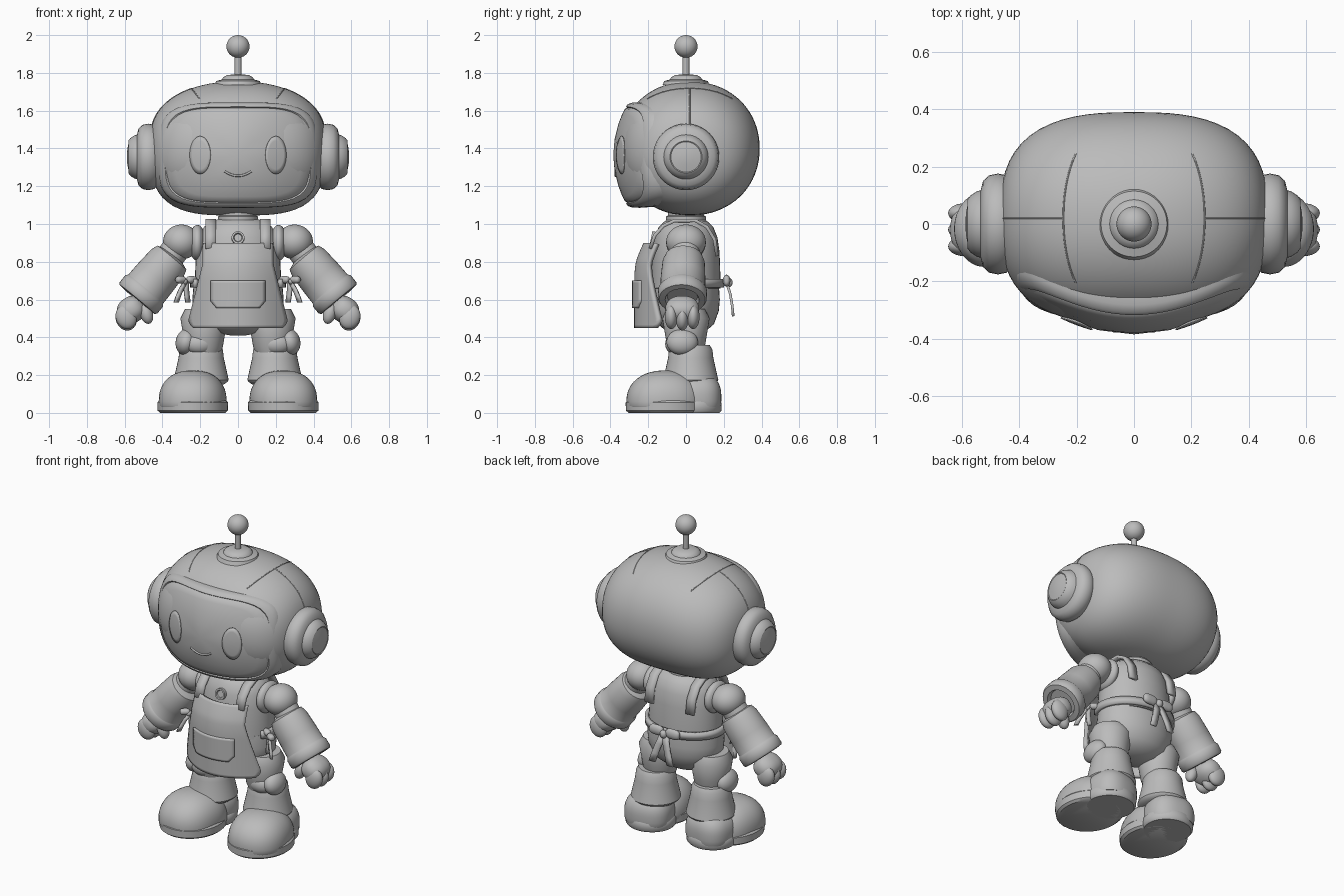
import bpy, bmesh
from math import sin, cos, pi, radians, copysign
from mathutils import Vector, Matrix, Euler

cube = bpy.data.objects.get("Cube")
if cube:
    bpy.data.objects.remove(cube)

grey = bpy.data.materials.new("plain grey")
grey.use_nodes = True
grey.diffuse_color = (0.5, 0.5, 0.5, 1)
grey.node_tree.nodes["Principled BSDF"].inputs["Base Color"].default_value = (0.5, 0.5, 0.5, 1)
SIDES = (("left_", 1), ("right_", -1))


def finish(name, bm):
    bmesh.ops.recalc_face_normals(bm, faces=bm.faces)
    me = bpy.data.meshes.new(name)
    bm.to_mesh(me)
    bm.free()
    me.materials.append(grey)
    me.shade_smooth()
    me.set_sharp_from_angle(angle=radians(40))
    ob = bpy.data.objects.new(name, me)
    bpy.context.collection.objects.link(ob)
    return ob


def squash(v, p, q):
    """Push a unit direction onto a superellipsoid: p across x, q in the yz plane."""
    yz = (abs(v.y) ** q + abs(v.z) ** q) ** (1 / q)
    return v / (abs(v.x) ** p + yz ** p) ** (1 / p)


def blob(name, loc, size, p=2, q=2, rot=(0, 0, 0), floor=None):
    bm = bmesh.new()
    bmesh.ops.create_uvsphere(bm, u_segments=40, v_segments=24, radius=1)
    turn = Euler(rot).to_matrix()
    for v in bm.verts:
        v.co = turn @ (squash(v.co, p, q) * Vector(size)) + Vector(loc)
        if floor is not None:
            v.co.z = max(v.co.z, floor)
    return finish(name, bm)


def lathe(name, profile, origin=(0, 0, 0), axis=(0, 0, 1), flat=1, n=40):
    """Spin (radius, height) points around an axis; flat squeezes the local y."""
    bm = bmesh.new()
    turn = Vector(axis).to_track_quat('Z', 'Y').to_matrix()
    rings = [[bm.verts.new(turn @ Vector((r * cos(2 * pi * i / n), r * flat * sin(2 * pi * i / n), h))
              + Vector(origin)) for i in range(n)] for r, h in profile]
    for a, b in zip(rings, rings[1:]):
        for i in range(n):
            j = (i + 1) % n
            bm.faces.new((a[i], a[j], b[j], b[i]))
    bm.faces.new(rings[0])
    bm.faces.new(rings[-1])
    return finish(name, bm)


def sheet(name, fn, nu, nv, thick):
    """Grid surface fn(u, v) given thickness."""
    bm = bmesh.new()
    g = [[bm.verts.new(fn(i / nu, j / nv)) for j in range(nv + 1)] for i in range(nu + 1)]
    for i in range(nu):
        for j in range(nv):
            bm.faces.new((g[i][j], g[i + 1][j], g[i + 1][j + 1], g[i][j + 1]))
    bmesh.ops.remove_doubles(bm, verts=bm.verts, dist=1e-5)
    ob = finish(name, bm)
    if thick:
        mod = ob.modifiers.new("thickness", 'SOLIDIFY')
        mod.thickness, mod.offset = thick, 0
    return ob


def ribbon(name, pts, side, thick=0.014):
    pts, side, n = [Vector(p) for p in pts], Vector(side), len(pts) - 1
    return sheet(name, lambda u, v: pts[round(u * n)] + side * (2 * v - 1), n, 1, thick)


def tube(name, pts, radius):
    cu = bpy.data.curves.new(name, 'CURVE')
    cu.dimensions, cu.bevel_depth, cu.bevel_resolution = '3D', radius, 2
    sp = cu.splines.new('POLY')
    sp.points.add(len(pts) - 1)
    for point, co in zip(sp.points, pts):
        point.co = (*co, 1)
    cu.materials.append(grey)
    bpy.context.collection.objects.link(bpy.data.objects.new(name, cu))


# Head shell, boxier below than above
HEAD_C, HEAD_S = Vector((0, 0.02, 1.4)), Vector((0.468, 0.37, 0.355))


def head_point(d, grow=1.0):
    d = Vector(d).normalized()
    return squash(d, 2.75 - 0.5 * d.z, 2.1) * HEAD_S * grow + HEAD_C


bm = bmesh.new()
bmesh.ops.create_uvsphere(bm, u_segments=72, v_segments=40, radius=1)
for v in bm.verts:
    v.co = head_point(v.co)
finish("head", bm)


# Face plate: curved rounded rectangle with rim, groove and screen
def face_y(x, z):
    return -0.385 + 0.95 * x * x + (z - 1.365) ** 2


RIM = [(0, 0), (0.3, 0), (0.6, 0), (0.8, 0), (0.89, 0.002), (0.91, 0.011), (0.93, 0.002),
       (0.98, 0.004), (1.01, 0.025), (1.015, 0.06), (0.99, 0.15)]


def face(u, v):
    r, back = RIM[round(v * (len(RIM) - 1))]
    c, s = cos(2 * pi * u), sin(2 * pi * u)
    k = r / (abs(c) ** 4 + abs(s) ** 4) ** 0.25
    x, z = 0.415 * c * k, 1.365 + 0.275 * s * k
    return (x, face_y(x, z) + back, z)


sheet("face_plate", face, 72, len(RIM) - 1, 0)
for side, s in SIDES:
    def eye(u, v, s=s):
        x, z = s * 0.2 + 0.055 * v * cos(2 * pi * u), 1.365 + 0.1 * v * sin(2 * pi * u)
        return (x, face_y(x, z) - 0.003, z)
    sheet(side + "eye", eye, 32, 4, 0.006)
smile = [(t * 0.009, 1.255 + 0.0004 * t * t) for t in range(-8, 9)]
tube("smile", [(x, face_y(x, z), z) for x, z in smile], 0.006)

# Panel seams on the head
for side, s in SIDES:
    tube(side + "top_seam", [head_point((s * 0.5, t / 10, 0.85), 1.0) for t in range(-7, 8)], 0.003)
    tube(side + "cross_seam", [head_point((s * (0.5 + t / 10), 0, 0.85 - t * 0.06)) for t in range(11)], 0.003)

# Ear pods
EAR = [(0.15, 0.42), (0.17, 0.445), (0.176, 0.475), (0.17, 0.505), (0.15, 0.527), (0.118, 0.535),
       (0.113, 0.55), (0.1, 0.57), (0.085, 0.581), (0.08, 0.578), (0.04, 0.586), (0.01, 0.588)]
for side, s in SIDES:
    lathe(side + "ear", EAR, (0, 0, 1.355), (s, 0, 0))

# Antenna
lathe("antenna_base", [(0.125, 1.735), (0.115, 1.757), (0.085, 1.765), (0.08, 1.775), (0.06, 1.788), (0.02, 1.792)])
lathe("antenna_stem", [(0.018, 1.78), (0.018, 1.91)], n=20)
blob("antenna_ball", (0, 0, 1.94), (0.061, 0.061, 0.06))

# Neck, torso and hips
lathe("neck", [(0.11, 0.97), (0.115, 1.01), (0.105, 1.02), (0.105, 1.04), (0.095, 1.045), (0.095, 1.08)])
lathe("torso", [(0.1, 0.64), (0.23, 0.66), (0.228, 0.72), (0.222, 0.85), (0.208, 0.93), (0.18, 0.985),
                (0.14, 1.015), (0.09, 1.03)], flat=0.8)
lathe("hips", [(0.04, 0.41), (0.13, 0.425), (0.2, 0.47), (0.235, 0.54), (0.242, 0.6), (0.235, 0.68)], flat=0.74)


# Apron with pocket, straps and waistband
def apron_y(x, z):
    return -0.262 + 2 * x * x + 0.9 * max(0, z - 0.7) ** 2 + 0.15 * max(0, z - 0.8)


def apron(u, v):
    z = 0.45 + 0.445 * v
    half = 0.265 - 0.075 * min(1, (z - 0.45) / 0.33) - 0.01 * v - 0.035 * max(0, 1 - v * 9) ** 2
    x = half * (2 * u - 1)
    return (x, apron_y(x, z), z)


def pocket(u, v):
    z = 0.555 + 0.145 * v
    x = (0.14 - 0.03 * max(0, 1 - v * 4)) * (2 * u - 1)
    return (x, apron_y(x, z) - 0.012, z)


def band(u, v):
    a = radians(-25 + 230 * u)
    return (0.243 * cos(a), 0.192 * sin(a), 0.665 + 0.045 * v)


sheet("apron", apron, 24, 27, 0.024)
sheet("apron_pocket", pocket, 16, 12, 0.022)
sheet("waistband", band, 40, 1, 0.02)
lathe("chest_badge", [(0.034, 0), (0.034, 0.02), (0.024, 0.02), (0.02, 0.012)], (0, -0.165, 0.925), (0, -1, 0.2), n=24)
STRAP = [(-0.19, 0.87), (-0.165, 0.94), (-0.12, 0.99), (-0.06, 1.018), (0.05, 1.018), (0.11, 0.985),
         (0.15, 0.92), (0.165, 0.83)]
for side, s in SIDES:
    ribbon(side + "strap", [(s * 0.145, y, z) for y, z in STRAP], (0.028, 0, 0), 0.018)


# Bows: knot, two loops, two tails
def bow(name, loc, across, out, size):
    loc, across, out = Vector(loc), Vector(across), Vector(out)
    turn = across.to_track_quat('X', 'Z').to_euler()
    blob(name + "_knot", loc + out * 0.01, (0.022 * size, 0.022, 0.024 * size))
    for k in (-1, 1):
        blob(name + "_loop", loc + across * k * 0.055 * size + Vector((0, 0, 0.01)),
             (0.045 * size, 0.02, 0.03 * size), 3, 2, turn)
        tail = [loc + across * k * a * size + out * b - Vector((0, 0, c * size))
                for a, b, c in ((0.005, 0, 0), (0.025, 0.02, 0.06), (0.045, 0.03, 0.12), (0.06, 0.035, 0.17))]
        ribbon(name + "_tail", tail, across * 0.02 * size)


bow("back_bow", (0, 0.215, 0.69), (1, 0, 0), (0, 1, 0), 1.05)
for side, s in SIDES:
    bow(side + "hip_bow", (s * 0.275, -0.08, 0.695), Vector((s * 0.8, -0.6, 0)), Vector((s * 0.6, -0.8, 0)), 0.65)

# Arms and hands
ARM = [(0.06, -0.03), (0.1, -0.015), (0.112, 0.02), (0.118, 0.12), (0.12, 0.2), (0.122, 0.203),
       (0.13, 0.215), (0.13, 0.26), (0.122, 0.272), (0.09, 0.275), (0.08, 0.25)]
for side, s in SIDES:
    blob(side + "shoulder", (s * 0.3, 0, 0.905), (0.097, 0.105, 0.092))
    blob(side + "armhole", (s * 0.215, 0, 0.9), (0.045, 0.105, 0.095))
    lathe(side + "elbow", [(0.075, 0), (0.075, 0.12)], (s * 0.32, 0, 0.88), (s * 0.6, -0.08, -0.8))
    lathe(side + "forearm", ARM, (s * 0.36, -0.012, 0.81), (s * 0.64, -0.03, -0.77))
    blob(side + "palm", (s * 0.565, -0.02, 0.545), (0.075, 0.09, 0.07), 2.3, 2.3, (0, s * 0.6, 0))
    for k in (-1, 0, 1):
        blob(side + "finger", (s * 0.592, -0.02 + k * 0.058, 0.5 + 0.008 * abs(k)), (0.055, 0.034, 0.065), rot=(0, s * 0.35, 0))
    blob(side + "thumb", (s * 0.485, -0.06, 0.525), (0.034, 0.036, 0.055), rot=(0, s * 0.3, 0))

# Legs and boots
SHIN = [(0.1, 0.36), (0.115, 0.335), (0.12, 0.29), (0.14, 0.2), (0.146, 0.175), (0.14, 0.165), (0.12, 0.15)]
for side, s in SIDES:
    lathe(side + "thigh", [(0.08, 0.3), (0.1, 0.35), (0.108, 0.4), (0.125, 0.5), (0.1, 0.55)], (s * 0.18, 0, 0))
    blob(side + "knee_pad", (s * 0.275, -0.02, 0.375), (0.055, 0.083, 0.07), rot=(0, s * -0.2, 0))
    blob(side + "knee_cap", (s * 0.205, -0.06, 0.365), (0.075, 0.05, 0.055))
    lathe(side + "shin", SHIN, (s * 0.195, 0.025, 0))
    tilt = (0, 0, s * 0.14)
    blob(side + "boot_toe", (s * 0.24, -0.11, 0.06), (0.178, 0.205, 0.165), 2.3, 2.2, tilt, 0.03)
    blob(side + "boot_heel", (s * 0.215, 0.055, 0.08), (0.145, 0.13, 0.13), 2.5, 2.6, tilt, 0.03)
    # Sole: toe and heel slabs
    lathe(side + "toe_sole", [(0.172, 0), (0.186, 0.012), (0.187, 0.055), (0.177, 0.066)],
          (s * 0.24, -0.11, 0), flat=1.12, n=48)
    lathe(side + "heel_sole", [(0.14, 0), (0.15, 0.012), (0.15, 0.055), (0.142, 0.066)],
          (s * 0.215, 0.045, 0), flat=0.95)
